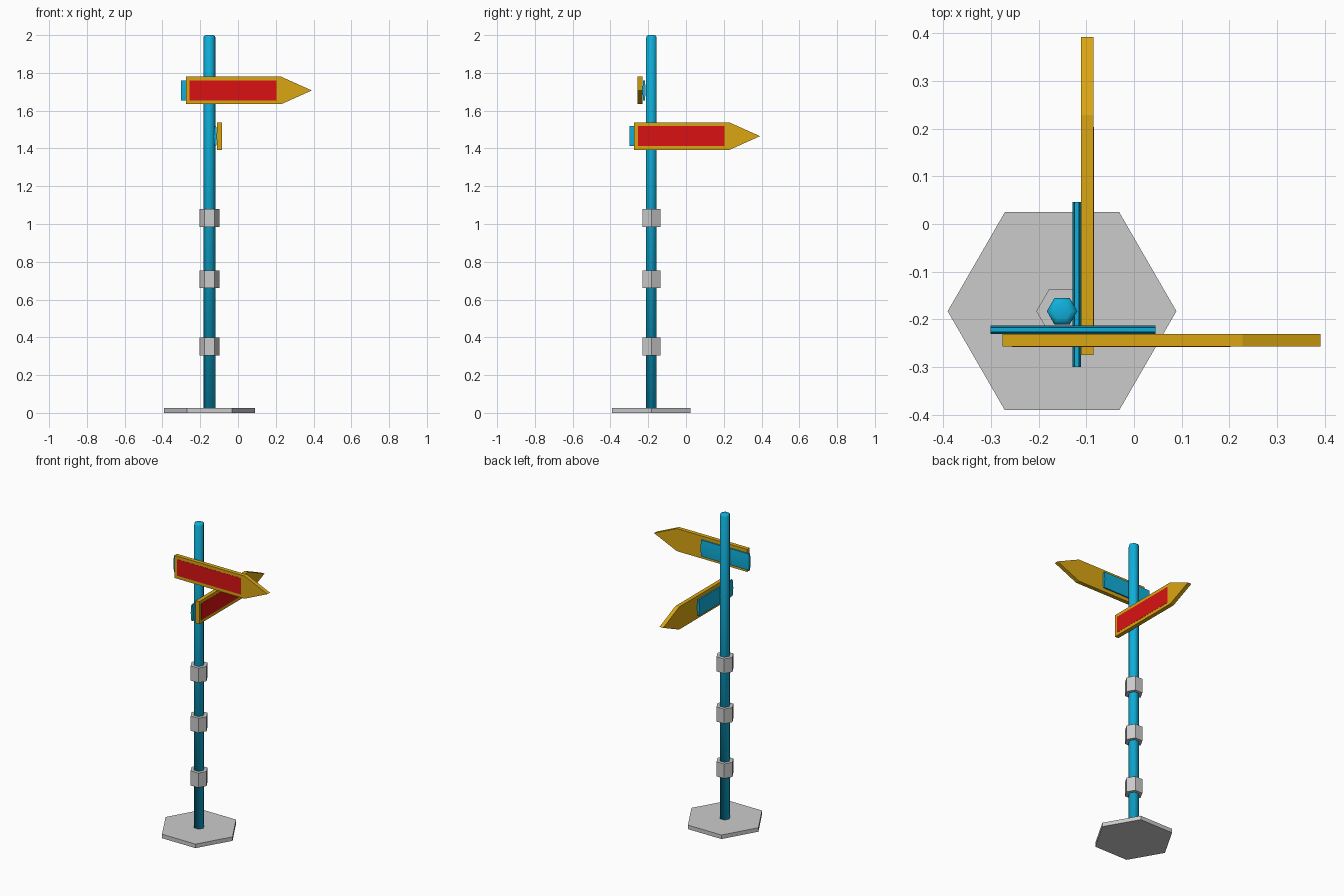
import bpy, bmesh
from math import cos, sin, radians
from mathutils import Matrix

if "Cube" in bpy.data.objects:
    bpy.data.objects.remove(bpy.data.objects["Cube"])

PX, PY = -0.151, -0.183   # pole position


def material(name, rgb):
    m = bpy.data.materials.new(name)
    m.diffuse_color = (*rgb, 1)
    m.use_nodes = True
    m.node_tree.nodes["Principled BSDF"].inputs["Base Color"].default_value = m.diffuse_color
    return m


BLUE = material("blue_paint", (0.005, 0.43, 0.7))
AMBER = material("amber_paint", (0.7, 0.38, 0.006))
RED = material("red_paint", (0.7, 0.006, 0.006))


def hexagon(rx, ry):
    return [(rx * cos(radians(60 * i)), ry * sin(radians(60 * i))) for i in range(6)]


def prism(name, outline, depth, matrix, mat=None):
    """Extrude a 2D outline along local z, then place it with the matrix."""
    bm = bmesh.new()
    face = bm.faces.new([bm.verts.new((x, y, 0)) for x, y in outline])
    ext = bmesh.ops.extrude_face_region(bm, geom=[face])["geom"]
    bmesh.ops.translate(bm, vec=(0, 0, depth),
                        verts=[v for v in ext if isinstance(v, bmesh.types.BMVert)])
    bmesh.ops.recalc_face_normals(bm, faces=bm.faces[:])
    bm.transform(matrix)
    me = bpy.data.meshes.new(name)
    bm.to_mesh(me)
    bm.free()
    if mat:
        me.materials.append(mat)
    ob = bpy.data.objects.new(name, me)
    bpy.context.collection.objects.link(ob)
    return ob


def at(z):
    return Matrix.Translation((PX, PY, z))


# Hexagonal base plate
prism("base", hexagon(0.24, 0.24), 0.026, at(0))

# Smooth six-sided pole with a rounded top
pole = prism("pole", hexagon(0.032, 0.032), 2.0, at(0), BLUE)
bm = bmesh.new()
bm.from_mesh(pole.data)
rim = [e for e in bm.edges if all(v.co.z > 1.9 for v in e.verts)]
bmesh.ops.bevel(bm, geom=rim, offset=0.012, segments=2, profile=0.5, affect='EDGES')
bm.to_mesh(pole.data)
bm.free()
pole.data.shade_smooth()

# Three collars around the pole
for i, z in enumerate((0.305, 0.66, 0.985)):
    prism(f"collar_{i + 1}", hexagon(0.054, 0.054), 0.095, at(z))


# Arrow sign: board, coloured panel and mounting bar
def sign(prefix, origin, turn):
    place = Matrix.Translation(origin) @ Matrix.Rotation(radians(turn), 4, 'Z')
    upright = place @ Matrix.Rotation(radians(90), 4, 'X')   # local z points outward
    h = 0.073
    prism(prefix + "_board", [(-0.276, -h), (0.228, -h), (0.391, 0), (0.228, h), (-0.276, h)],
          0.026, upright, AMBER)
    prism(prefix + "_panel", [(-0.256, -0.053), (0.203, -0.053), (0.203, 0.053), (-0.256, 0.053)],
          0.0015, upright @ Matrix.Translation((0, 0, 0.0255)), RED)
    # flattened six-sided bar lying along the board
    along = Matrix.Translation((-0.301, 0.009, 0)) @ Matrix.Rotation(radians(90), 4, 'Y')
    profile = [(z, y) for y, z in hexagon(0.009, 0.053 / sin(radians(60)))]
    bar = prism(prefix + "_mounting_bar", profile, 0.346, place @ along, BLUE)
    bpy.context.view_layer.objects.active = bar
    bar.select_set(True)
    bpy.ops.object.shade_smooth_by_angle(angle=radians(65))
    bar.select_set(False)


sign("upper_sign", (0, -0.231, 1.707), 0)
sign("lower_sign", (-0.111, 0.001, 1.465), 90)
